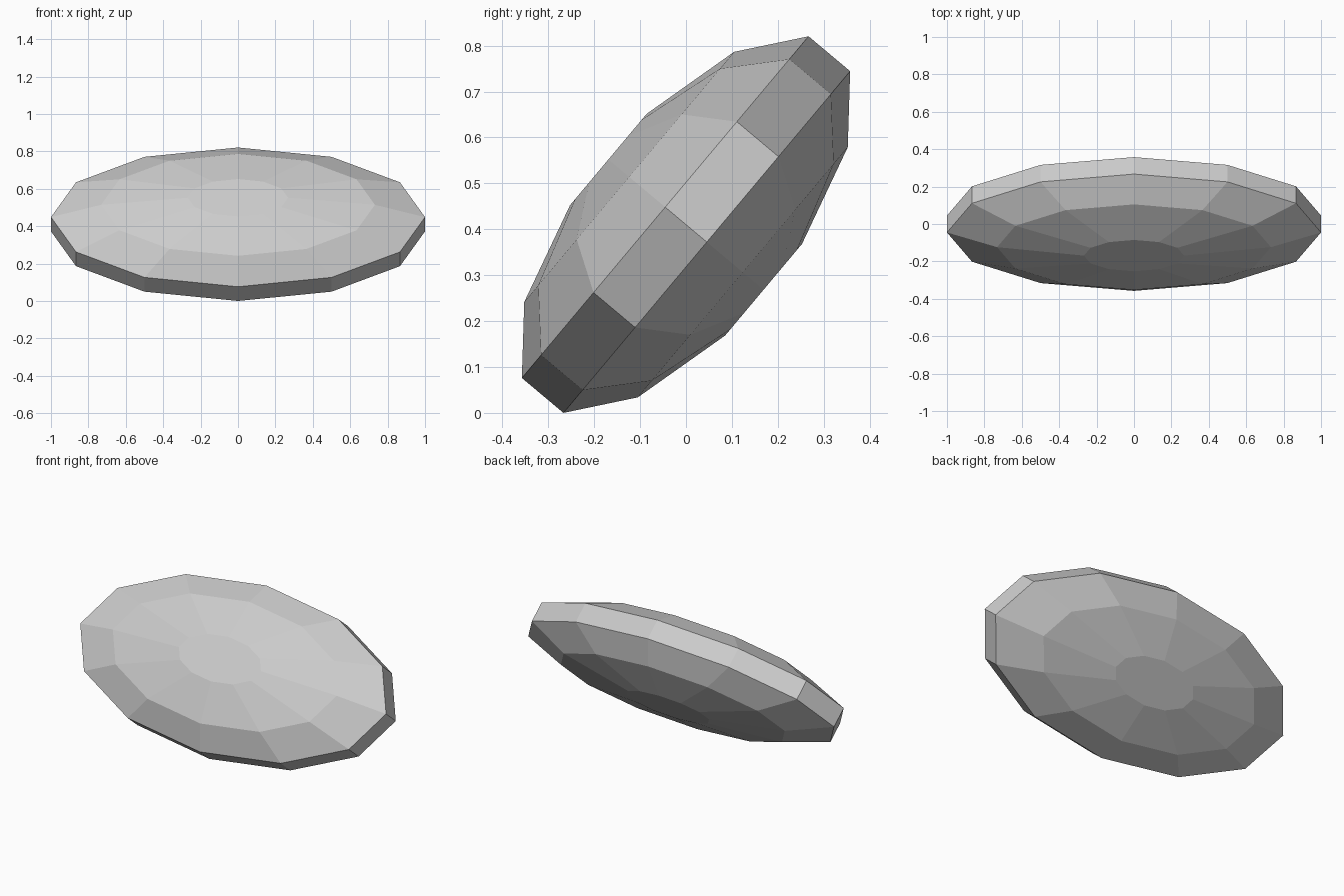
import bpy, bmesh, math
from mathutils import Matrix, Vector

if "Cube" in bpy.data.objects:
    bpy.data.objects.remove(bpy.data.objects["Cube"])

SIDES = 12
LATITUDES = [-75, -45, -15, 15, 45, 75]
RX, RY, RZ = 1.0353, 0.503, 0.2285     # semi-axes of the flattened stone

grey = bpy.data.materials.new("stone grey")
grey.diffuse_color = (0.6, 0.6, 0.6, 1)
grey.use_nodes = True
grey.node_tree.nodes["Principled BSDF"].inputs["Base Color"].default_value = grey.diffuse_color

# Faceted ellipsoid: stacked rings with flat caps
bm = bmesh.new()
rings = []
for lat in map(math.radians, LATITUDES):
    ring = []
    for i in range(SIDES):
        a = 2 * math.pi * i / SIDES
        ring.append(bm.verts.new((RX * math.cos(lat) * math.cos(a),
                                  RY * math.cos(lat) * math.sin(a),
                                  RZ * math.sin(lat))))
    rings.append(ring)
for low, high in zip(rings, rings[1:]):
    for i in range(SIDES):
        j = (i + 1) % SIDES
        bm.faces.new((low[i], low[j], high[j], high[i]))
bm.faces.new(rings[0][::-1])
bm.faces.new(rings[-1])

# Tilt the broad face toward the front and stand it on the ground
bm.transform(Matrix.Rotation(math.radians(50), 4, 'X'))
bm.transform(Matrix.Translation(Vector((0, 0, -min(v.co.z for v in bm.verts)))))
bmesh.ops.recalc_face_normals(bm, faces=bm.faces)

mesh = bpy.data.meshes.new("faceted_stone")
bm.to_mesh(mesh)
bm.free()
mesh.materials.append(grey)
bpy.context.collection.objects.link(bpy.data.objects.new("faceted_stone", mesh))
